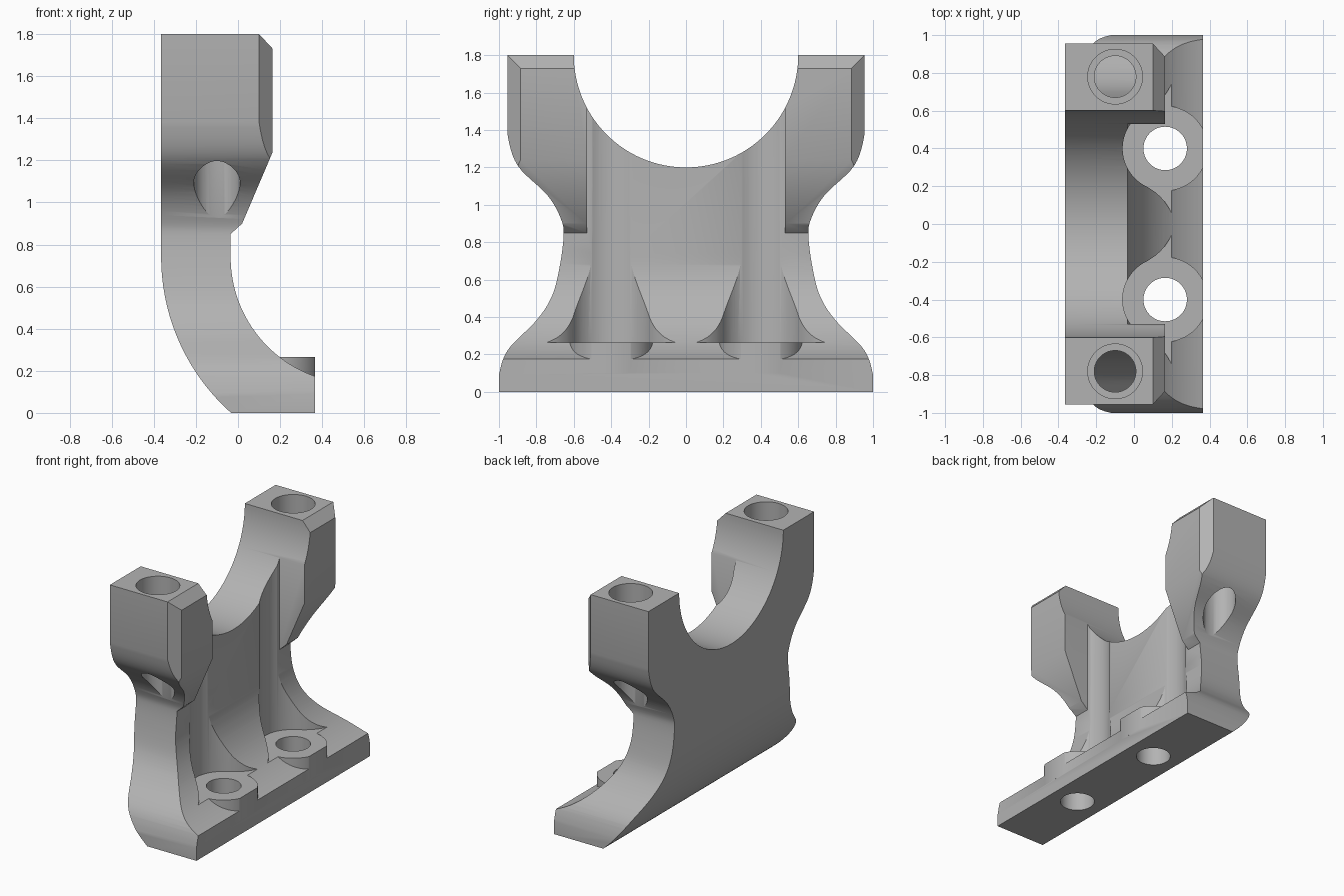
import bpy
import bmesh
from math import sin, cos, pi, radians
from mathutils import Vector
from mathutils.geometry import interpolate_bezier

if "Cube" in bpy.data.objects:
    bpy.data.objects.remove(bpy.data.objects["Cube"])

metal = bpy.data.materials.new("plain grey metal")
metal.use_nodes = True
grey = (0.45, 0.45, 0.45, 1)
metal.diffuse_color = grey
metal.node_tree.nodes["Principled BSDF"].inputs["Base Color"].default_value = grey


def arc(cx, cy, r, start, end, n=32):
    angles = [radians(start + (end - start) * i / n) for i in range(n + 1)]
    return [(cx + r * cos(a), cy + r * sin(a)) for a in angles]


def smooth(points, n=6):
    """Curve through all points except the first and last, which set end tangents."""
    p = [Vector((a, b, 0)) for a, b in points]
    out = []
    for i in range(1, len(p) - 2):
        h1 = p[i] + (p[i + 1] - p[i - 1]) / 6
        h2 = p[i + 1] - (p[i + 2] - p[i]) / 6
        out += interpolate_bezier(p[i], h1, h2, p[i + 1], n + 1)[:-1]
    out.append(p[-2])
    return [(v.x, v.y) for v in out]


def prism(name, points, lo, hi, axis, cut=None):
    """Extrude a closed profile along an axis, optionally sliced by a plane."""
    place = {"x": lambda a, b, d: (d, a, b),
             "y": lambda a, b, d: (a, d, b),
             "z": lambda a, b, d: (a, b, d)}[axis]
    bm = bmesh.new()
    ends = [[bm.verts.new(place(a, b, d)) for a, b in points] for d in (lo, hi)]
    bm.faces.new(ends[0])
    bm.faces.new(ends[1])
    for i in range(len(points)):
        j = (i + 1) % len(points)
        bm.faces.new((ends[0][i], ends[0][j], ends[1][j], ends[1][i]))
    if cut:
        geom = bm.verts[:] + bm.edges[:] + bm.faces[:]
        res = bmesh.ops.bisect_plane(bm, geom=geom, plane_co=cut[0],
                                     plane_no=cut[1], clear_outer=True)
        edges = [e for e in res["geom_cut"] if isinstance(e, bmesh.types.BMEdge)]
        bmesh.ops.holes_fill(bm, edges=edges, sides=0)
    bmesh.ops.recalc_face_normals(bm, faces=bm.faces)
    mesh = bpy.data.meshes.new(name)
    bm.to_mesh(mesh)
    bm.free()
    mesh.materials.append(metal)
    ob = bpy.data.objects.new(name, mesh)
    bpy.context.collection.objects.link(ob)
    return ob


def combine(target, tool, operation):
    """Apply a boolean and remove the tool."""
    mod = target.modifiers.new("boolean", "BOOLEAN")
    mod.operation = operation
    mod.solver = "EXACT"
    mod.object = tool
    bpy.context.view_layer.update()
    evaluated = target.evaluated_get(bpy.context.evaluated_depsgraph_get())
    mesh = bpy.data.meshes.new_from_object(evaluated)
    target.modifiers.clear()
    target.data = mesh
    bpy.data.objects.remove(tool)


def disc(x, y, r):
    return arc(x, y, r, 0, 360, 64)[:-1]


# Curved web and foot, seen from the front
profile = [(-0.365, 1.8)]
profile += arc(0.625, 0.74, 0.99, 180, 228.37)
profile += [(0.365, 0)]
profile += arc(0.565, 0.74, 0.6, 250.5, 180)
profile += [(-0.035, 1.8)]
bracket = prism("clamp_bracket", profile, -1.1, 1.1, "y")

# Bolt pockets flaring towards the foot, with raised seats
half = arc(0.165, 0.225 * 0, 0.225, 180, 114, 16)
flare = smooth([(0.04, 0.187), (0.074, 0.206), (0.12, 0.238), (0.165, 0.285),
                (0.2, 0.345), (0.22, 0.4)])
half += flare[1:] + [(0.45, 0.345)]
for side in (-1, 1):
    c = side * 0.4
    outline = [(x, c + h) for x, h in half]
    outline += [(x, c - h) for x, h in reversed(half[1:])]
    combine(bracket, prism("pocket", outline, 0.265, 2, "z"), "DIFFERENCE")
    seat = prism("bolt_seat", disc(0.165, c, 0.225), 0.1, 0.265, "z",
                 ((0.365, 0, 0), (1, 0, 0)))
    combine(bracket, seat, "UNION")

# Upright ears with a chamfered outer corner
ear_profile = [(-0.2, 0.85), (-0.035, 0.85), (0.02, 0.9), (0.165, 1.24),
               (0.165, 1.73), (0.1, 1.8), (-0.2, 1.8)]
for side in (-1, 1):
    ear = prism("ear", ear_profile, side * 0.53, side * 1.05, "y",
                ((0.1, side * 0.955, 0), (0.07, side * 0.065, 0)))
    combine(bracket, ear, "UNION")

# Side outline: round saddle, narrow waist and wide foot
waist = smooth([(0.955, 1.5), (0.955, 1.38), (0.9, 1.21), (0.74, 1.05),
                (0.667, 0.92), (0.655, 0.82), (0.685, 0.62), (0.727, 0.49),
                (0.807, 0.374), (0.952, 0.225), (1, 0.09), (1, 0)])
right_half = [(0.955, 2)] + waist + [(1, -0.1)]
outline = right_half + [(-y, z) for y, z in reversed(right_half)]
outline += [(-0.6, 2)] + arc(0, 1.8, 0.6, 180, 360, 64) + [(0.6, 2)]
combine(bracket, prism("side_outline", outline, -0.6, 0.6, "x"), "INTERSECT")

# Foot bolt holes and counterbored ear holes
for side in (-1, 1):
    for x, y, r, lo, hi in ((0.165, 0.4, 0.115, -0.1, 0.5),
                            (-0.1, 0.78, 0.11, 0.76, 2),
                            (-0.1, 0.78, 0.145, 1.4, 2)):
        combine(bracket, prism("hole", disc(x, side * y, r), lo, hi, "z"),
                "DIFFERENCE")

bpy.ops.object.select_all(action="DESELECT")
bracket.select_set(True)
bpy.context.view_layer.objects.active = bracket
bpy.ops.object.shade_smooth_by_angle(angle=radians(30))
